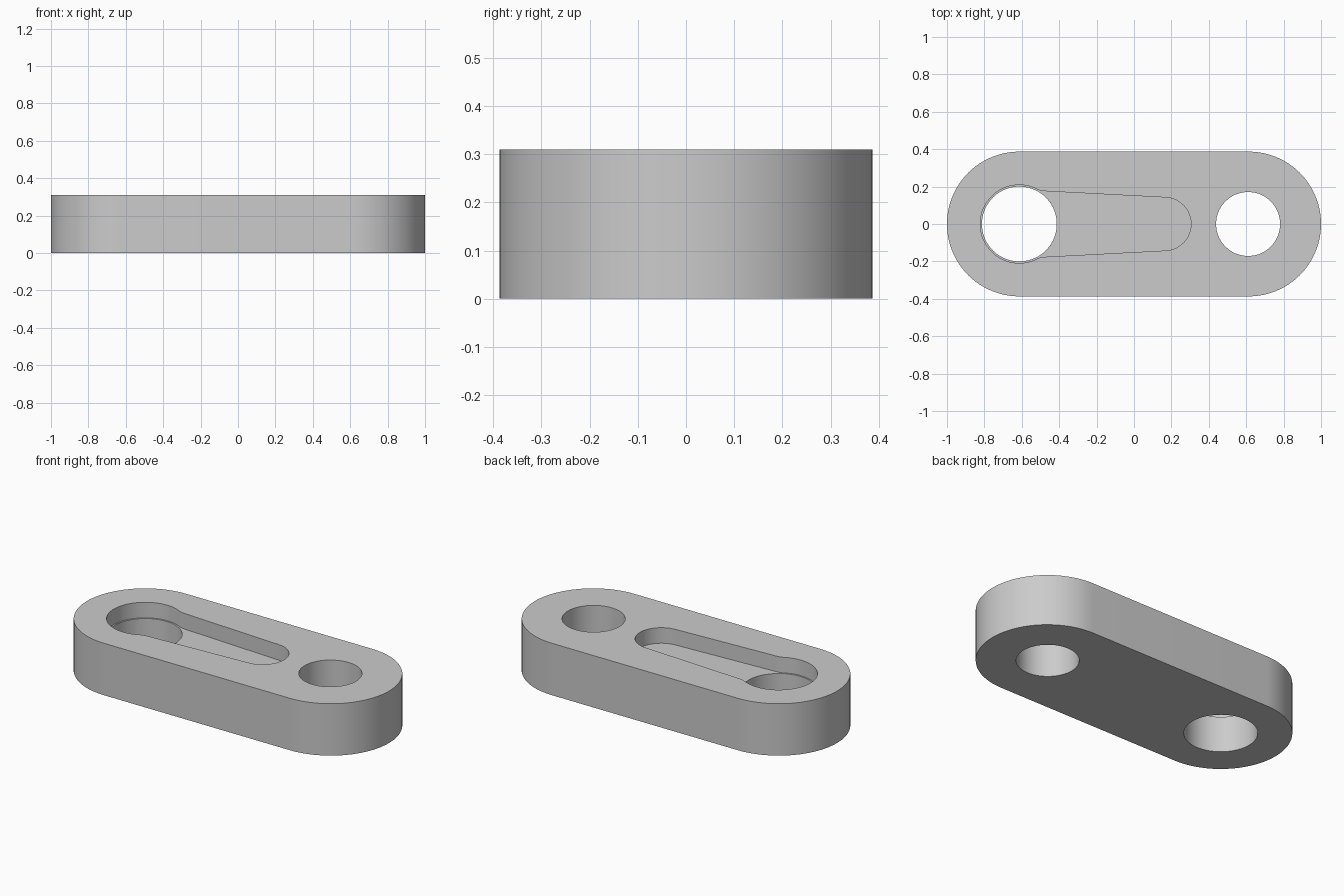
import bpy, bmesh, math

if "Cube" in bpy.data.objects:
    bpy.data.objects.remove(bpy.data.objects["Cube"])

HEIGHT = 0.31
FLOOR = 0.217      # level of the pocket floor
END_X = 0.613      # distance of both hole centres from the middle


def arc(cx, r, start, end, n):
    """Points on an arc around (cx, 0), angles in degrees."""
    angles = [math.radians(start + (end - start) * i / n) for i in range(n + 1)]
    return [(cx + r * math.cos(a), r * math.sin(a)) for a in angles]


def prism(name, outline, z0, z1):
    """Closed outline extruded between two heights."""
    bm = bmesh.new()
    face = bm.faces.new([bm.verts.new((x, y, z0)) for x, y in outline])
    new = bmesh.ops.extrude_face_region(bm, geom=[face])["geom"]
    verts = [g for g in new if isinstance(g, bmesh.types.BMVert)]
    bmesh.ops.translate(bm, verts=verts, vec=(0, 0, z1 - z0))
    bmesh.ops.recalc_face_normals(bm, faces=bm.faces)
    mesh = bpy.data.meshes.new(name)
    bm.to_mesh(mesh)
    bm.free()
    obj = bpy.data.objects.new(name, mesh)
    bpy.context.collection.objects.link(obj)
    return obj


# Link body: straight sides with round ends
link = prism("link_plate",
             arc(END_X, 0.387, -90, 90, 48) + arc(-END_X, 0.387, 90, 270, 48),
             0, HEIGHT)
grey = bpy.data.materials.new("plain_grey")
grey.diffuse_color = (0.6, 0.6, 0.6, 1)
grey.use_nodes = True
grey.node_tree.nodes["Principled BSDF"].inputs["Base Color"].default_value = grey.diffuse_color
link.data.materials.append(grey)

# Keyhole pocket: tapered slot blending into a large round recess
blend = [(-0.475, 0.1755), (-0.498, 0.1785), (-0.515, 0.184)]
pocket = (arc(0.163, 0.142, -87, 87, 32) + blend
          + arc(-END_X, 0.209, 66, 294, 64)
          + [(x, -y) for x, y in reversed(blend)])

# Pocket and the two through holes
cutters = [
    prism("pocket_cutter", pocket, FLOOR, HEIGHT + 0.1),
    prism("large_hole_cutter", arc(-END_X, 0.2, 0, 360, 72)[:-1], -0.1, HEIGHT + 0.2),
    prism("small_hole_cutter", arc(0.61, 0.171, 0, 360, 72)[:-1], -0.1, HEIGHT + 0.2),
]
bpy.context.view_layer.objects.active = link
link.select_set(True)
for cutter in cutters:
    mod = link.modifiers.new("cut", 'BOOLEAN')
    mod.operation = 'DIFFERENCE'
    mod.solver = 'EXACT'
    mod.object = cutter
    bpy.ops.object.modifier_apply(modifier=mod.name)
    bpy.data.objects.remove(cutter)

# Smooth round walls, sharp rims
bpy.ops.object.shade_smooth_by_angle(angle=math.radians(30))
